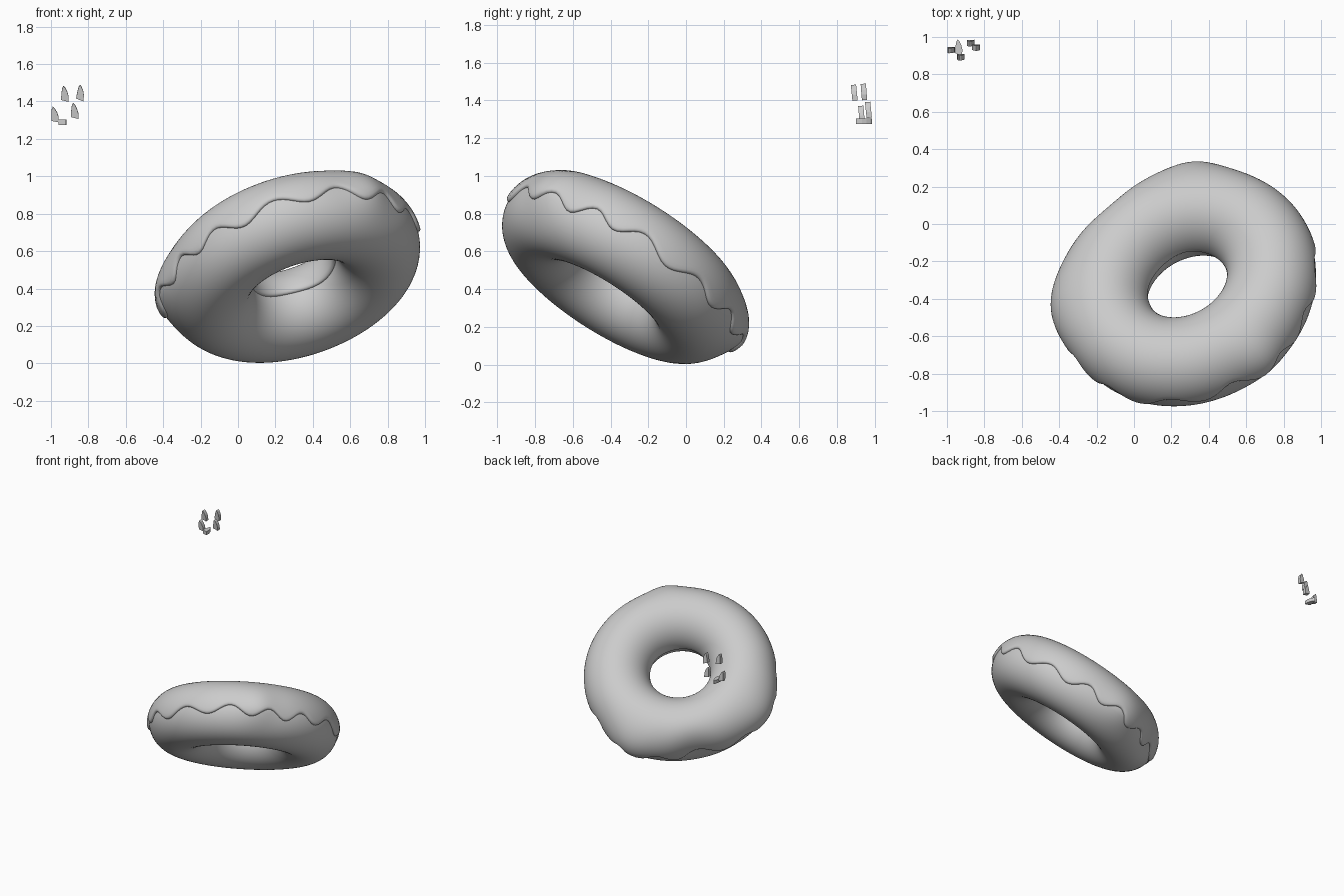
import bpy, bmesh, math
from mathutils import Vector, Matrix

if "Cube" in bpy.data.objects:
    bpy.data.objects.remove(bpy.data.objects["Cube"])

R, TUBE, ICE = 0.47, 0.23, 0.016
CENTRE = Vector((0.292, -0.342, 0.508))
AXIS = Vector((-0.28, 0.515, 0.81)).normalized()
TILT = AXIS.to_track_quat('Z', 'Y')
N = 168


def local_angle(direction):
    v = TILT.inverted() @ Vector(direction)
    return math.atan2(v.y, v.x)


# Uneven lumps and dents of the ring: (angle, height, angular width)
LUMPS = [(local_angle((-1, 0, 0)), 0.045, 0.32),
         (local_angle((-0.1, 1, 0)), 0.045, 0.25),
         (local_angle((-0.7, 0.7, -0.5)), -0.045, 0.28),
         (local_angle((0.33, -0.29, 0.46)), 0.03, 0.17)]


def lump(theta, phi):
    total = 0.0
    for angle, height, width in LUMPS:
        d = math.remainder(theta - angle, math.tau)
        total += height * math.exp(-(d / width) ** 2)
    fade = max(0.0, math.cos(phi))
    if phi < 0:
        fade *= max(0.0, 1 + phi / 1.3) ** 2
    return total * fade


def ring_point(theta, phi, r):
    rho = R + (r + lump(theta, phi)) * math.cos(phi)
    return Vector((rho * math.cos(theta), rho * math.sin(theta), r * math.sin(phi)))


def make_object(name, bm, matrix):
    bmesh.ops.recalc_face_normals(bm, faces=bm.faces)
    mesh = bpy.data.meshes.new(name)
    bm.to_mesh(mesh)
    bm.free()
    obj = bpy.data.objects.new(name, mesh)
    obj.matrix_world = matrix
    bpy.context.collection.objects.link(obj)
    return obj


def sweep(name, section, closed):
    """Join the tube sections, given by section(theta), around the ring."""
    bm = bmesh.new()
    rows = [[bm.verts.new(p) for p in section(math.tau * i / N)] for i in range(N)]
    count = len(rows[0])
    for i in range(N):
        a, b = rows[i], rows[(i + 1) % N]
        for j in range(count if closed else count - 1):
            k = (j + 1) % count
            bm.faces.new((a[j], b[j], b[k], a[k]))
    for f in bm.faces:
        f.smooth = True
    return make_object(name, bm, Matrix.Translation(CENTRE) @ TILT.to_matrix().to_4x4())


def dough_section(theta):
    return [ring_point(theta, -math.pi + math.tau * j / 64, TUBE) for j in range(64)]


def icing_section(theta):
    # Wavy outer edge, nearly straight edge inside the hole, rounded rims
    start = -0.07 + 0.15 * math.sin(14 * theta + 0.9 * math.sin(3 * theta)) \
        + 0.04 * math.sin(5 * theta + 1)
    end = math.pi + 0.05 + 0.03 * math.sin(4 * theta)
    rim = 0.09
    steps = [0, 0.005, 0.02, 0.045, 0.09]
    inner = [rim + (end - start - 2 * rim) * j / 36 for j in range(1, 36)]
    span = steps + inner + [end - start - s for s in reversed(steps)]
    points = [ring_point(theta, start, TUBE - 0.012)]
    for s in span:
        d = min(1.0, min(s, end - start - s) / rim)
        points.append(ring_point(theta, start + s, TUBE + ICE * math.sqrt(max(0, 1 - (1 - d) ** 2))))
    points.append(ring_point(theta, end, TUBE - 0.012))
    return points


sweep("dough", dough_section, True)
sweep("icing", icing_section, False)

# Loose sprinkles: curved tapering fins, extruded in depth
FIN = [(-0.019, -0.032), (0.021, -0.042), (0.021, -0.012), (0.014, 0.012),
       (0.002, 0.034), (-0.007, 0.042), (-0.013, 0.030), (-0.017, 0.0)]


def sprinkle(name, location, tilt_x, tilt_y):
    bm = bmesh.new()
    face = bm.faces.new([bm.verts.new((x, -0.014, z)) for x, z in FIN])
    out = bmesh.ops.extrude_face_region(bm, geom=[face])
    bmesh.ops.translate(bm, vec=(0, 0.028, 0),
                        verts=[v for v in out["geom"] if isinstance(v, bmesh.types.BMVert)])
    rot = Matrix.Rotation(tilt_x, 4, 'X') @ Matrix.Rotation(tilt_y, 4, 'Y')
    make_object(name, bm, Matrix.Translation(location) @ rot)


for i, (loc, tx, ty) in enumerate([
        ((-0.981, 0.930, 1.330), 0.08, -0.06),
        ((-0.927, 0.892, 1.441), 0.10, 0.0),
        ((-0.843, 0.943, 1.446), 0.08, 0.12),
        ((-0.875, 0.967, 1.350), 0.10, 0.0),
        ((-0.938, 0.945, 1.289), -math.pi / 2, 0.05)]):
    sprinkle(f"sprinkle_{i + 1}", loc, tx, ty)
